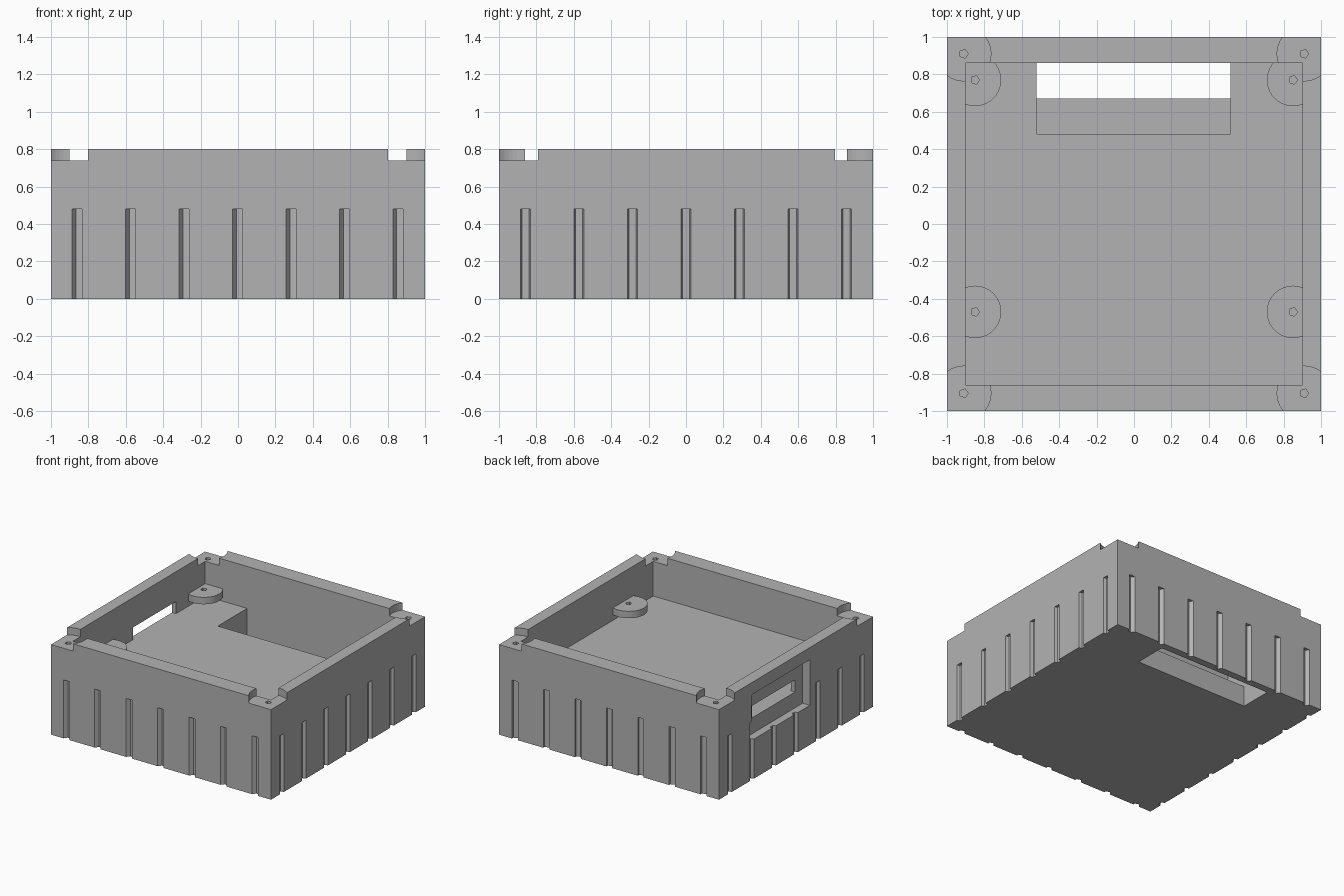
import bpy
import math

# Remove the default cube
if "Cube" in bpy.data.objects:
    bpy.data.objects.remove(bpy.data.objects["Cube"], do_unlink=True)

# Single grey plastic
grey = bpy.data.materials.new("grey_plastic")
grey.use_nodes = True
colour = (0.45, 0.45, 0.45, 1.0)
grey.diffuse_color = colour
grey.node_tree.nodes["Principled BSDF"].inputs["Base Color"].default_value = colour


def box(name, low, high):
    """Box between two opposite corners."""
    bpy.ops.mesh.primitive_cube_add(size=1)
    ob = bpy.context.object
    ob.name = name
    ob.location = [(a + b) / 2 for a, b in zip(low, high)]
    ob.scale = [b - a for a, b in zip(low, high)]
    bpy.ops.object.transform_apply(location=True, rotation=True, scale=True)
    ob.data.materials.append(grey)
    return ob


def prism(name, x, y, z0, z1, radius, sides, turn=0.0):
    """Upright prism with its first corner pointing along the turn angle."""
    bpy.ops.mesh.primitive_cylinder_add(
        vertices=sides, radius=radius, depth=z1 - z0,
        location=(x, y, (z0 + z1) / 2), rotation=(0, 0, turn - math.pi / 2))
    ob = bpy.context.object
    ob.name = name
    bpy.ops.object.transform_apply(location=True, rotation=True, scale=True)
    ob.data.materials.append(grey)
    return ob


def combine(target, tool, operation="DIFFERENCE"):
    """Apply a boolean and discard the tool."""
    mod = target.modifiers.new("shape", "BOOLEAN")
    mod.object = tool
    mod.operation = operation
    mod.solver = "EXACT"
    bpy.context.view_layer.objects.active = target
    bpy.ops.object.modifier_apply(modifier=mod.name)
    bpy.data.objects.remove(tool, do_unlink=True)


TOP, FLOOR, SEAT = 0.8, 0.455, 0.74

# Open tray with a thick solid floor
body = box("enclosure_body", (-1, -1, 0), (1, 1, TOP))
combine(body, box("cavity", (-0.9, -0.86, FLOOR), (0.9, 0.86, 1)))

# Stepped cable well through the floor at the back
combine(body, box("upper_well", (-0.52, 0.48, 0.17), (0.515, 0.86, 0.6)))
combine(body, box("lower_well", (-0.52, 0.67, -0.1), (0.515, 0.94, 0.17)))

# Card recess and window in the right wall
combine(body, box("card_recess", (-1.1, -0.18, 0.325), (-0.935, 0.58, 0.7)))
combine(body, box("card_window", (-1.1, -0.08, FLOOR), (-0.8, 0.48, 0.555)))

# Ribbed grooves on all four sides
for i in range(-3, 4):
    p = i * 0.286
    for side in (-1, 1):
        combine(body, prism("groove", p, side, -0.1, 0.48, 0.03, 5, math.pi))
        turn = 0 if side > 0 else math.pi
        combine(body, prism("groove", side, p, -0.1, 0.48, 0.03, 5, turn))

# Inner mounting tabs with screw holes
for x in (-0.85, 0.85):
    for y in (-0.47, 0.77):
        combine(body, prism("tab", x, y, 0.5, 0.557, 0.14, 40), "UNION")
        combine(body, prism("tab_hole", x, y, 0.47, 0.6, 0.024, 5))

# Round corner seats with screw holes for the lid
for x in (-0.91, 0.91):
    for y in (-0.905, 0.91):
        combine(body, prism("corner_seat", x, y, SEAT, 0.9, 0.145, 40))
        combine(body, prism("corner_hole", x, y, 0.55, 0.85, 0.024, 5))

# Crisp facets
for poly in body.data.polygons:
    poly.use_smooth = False
    poly.material_index = 0
